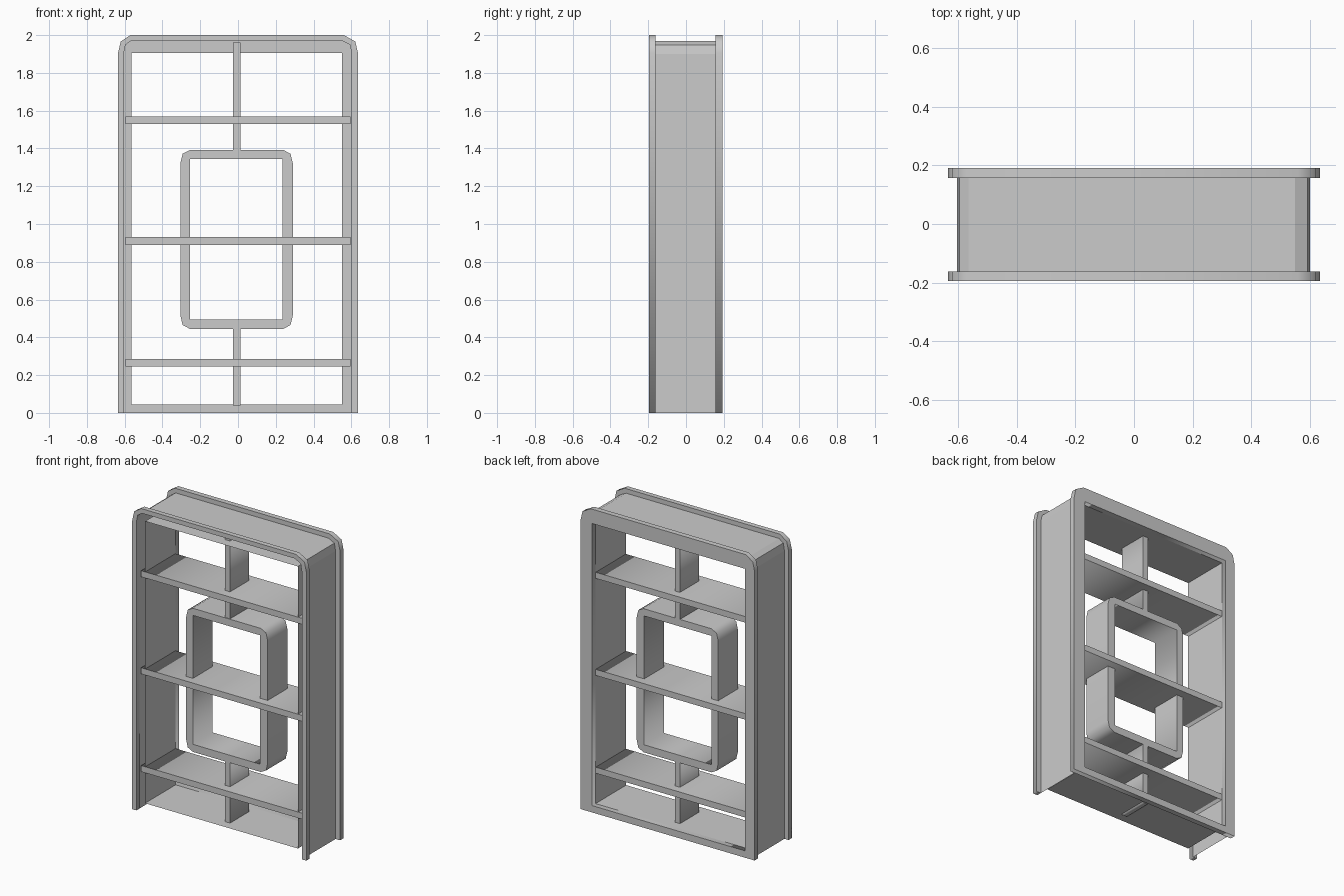
import bpy, bmesh
from math import radians

if "Cube" in bpy.data.objects:
    bpy.data.objects.remove(bpy.data.objects["Cube"])


def plate(name, loops, y0, y1):
    """Extrude an x-z outline (with optional hole) from y0 to y1."""
    cu = bpy.data.curves.new(name, 'CURVE')
    cu.dimensions = '2D'
    cu.fill_mode = 'BOTH'
    cu.extrude = (y1 - y0) / 2
    for pts in loops:
        sp = cu.splines.new('POLY')
        sp.points.add(len(pts) - 1)
        for p, (x, z) in zip(sp.points, pts):
            p.co = (x, z, 0, 1)
        sp.use_cyclic_u = True
    ob = bpy.data.objects.new(name, cu)
    bpy.context.collection.objects.link(ob)
    ob.rotation_euler = (radians(90), 0, 0)
    ob.location.y = (y0 + y1) / 2
    bpy.ops.object.select_all(action='DESELECT')
    ob.select_set(True)
    bpy.context.view_layer.objects.active = ob
    bpy.ops.object.convert(target='MESH')


def sheet(name, pts, y0, y1, closed):
    """Single-skin wall following an x-z path."""
    bm = bmesh.new()
    a = [bm.verts.new((x, y0, z)) for x, z in pts]
    b = [bm.verts.new((x, y1, z)) for x, z in pts]
    n = len(pts)
    for i in range(n if closed else n - 1):
        j = (i + 1) % n
        bm.faces.new((a[i], b[i], b[j], a[j]))
    me = bpy.data.meshes.new(name)
    bm.normal_update()
    bm.to_mesh(me)
    bm.free()
    bpy.context.collection.objects.link(bpy.data.objects.new(name, me))


def box(name, x0, x1, y0, y1, z0, z1):
    plate(name, [rect(x0, x1, z0, z1)], y0, y1)


def rect(x0, x1, z0, z1):
    return [(x0, z0), (x0, z1), (x1, z1), (x1, z0)]


def arch(x0, x1, top, cx0, cx1, cz, d):
    """Upright outline with two-step rounded top corners."""
    return [(x0, 0), (x0, cz), (x0 + d, top - d * 2.4), (cx0, top),
            (cx1, top), (x1 - d, top - d * 2.4), (x1, cz), (x1, 0)]


outer = arch(-0.635, 0.635, 2.0, -0.57, 0.56, 1.905, 0.014)
body = arch(-0.605, 0.602, 1.97, -0.565, 0.55, 1.9, 0.009)
opening = rect(-0.565, 0.55, 0.045, 1.905)

# Thin front rim, open at the bottom, and wide back frame
plate("front_rim", [outer + body[::-1]], -0.195, -0.162)
plate("back_frame", [outer, opening], 0.157, 0.192)

# Outer shell and inner lining with a hollow between them
sheet("outer_shell", body, -0.162, 0.157, False)
sheet("inner_lining", opening[::-1], -0.162, 0.157, True)

# Shelves
for i, z in enumerate((0.265, 0.91, 1.55)):
    box(f"shelf_{i + 1}", -0.595, 0.595, -0.16, 0.156, z - 0.02, z + 0.02)

# Central window frame with clipped corners
x0, x1, z0, z1 = -0.305, 0.29, 0.445, 1.392
ring = [(x0, z0 + .07), (x0, z1 - .07), (x0 + .012, z1 - .02), (x0 + .05, z1),
        (x1 - .05, z1), (x1 - .012, z1 - .02), (x1, z1 - .07),
        (x1, z0 + .07), (x1 - .012, z0 + .02), (x1 - .05, z0),
        (x0 + .05, z0), (x0 + .012, z0 + .02)]
plate("window_frame", [ring, rect(-0.255, 0.235, 0.495, 1.345)], -0.105, 0.1)

# Upright dividers above and below the window
box("upper_divider", -0.026, 0.012, -0.1, 0.1, 1.385, 1.96)
box("lower_divider", -0.026, 0.012, -0.1, 0.1, 0.04, 0.45)
